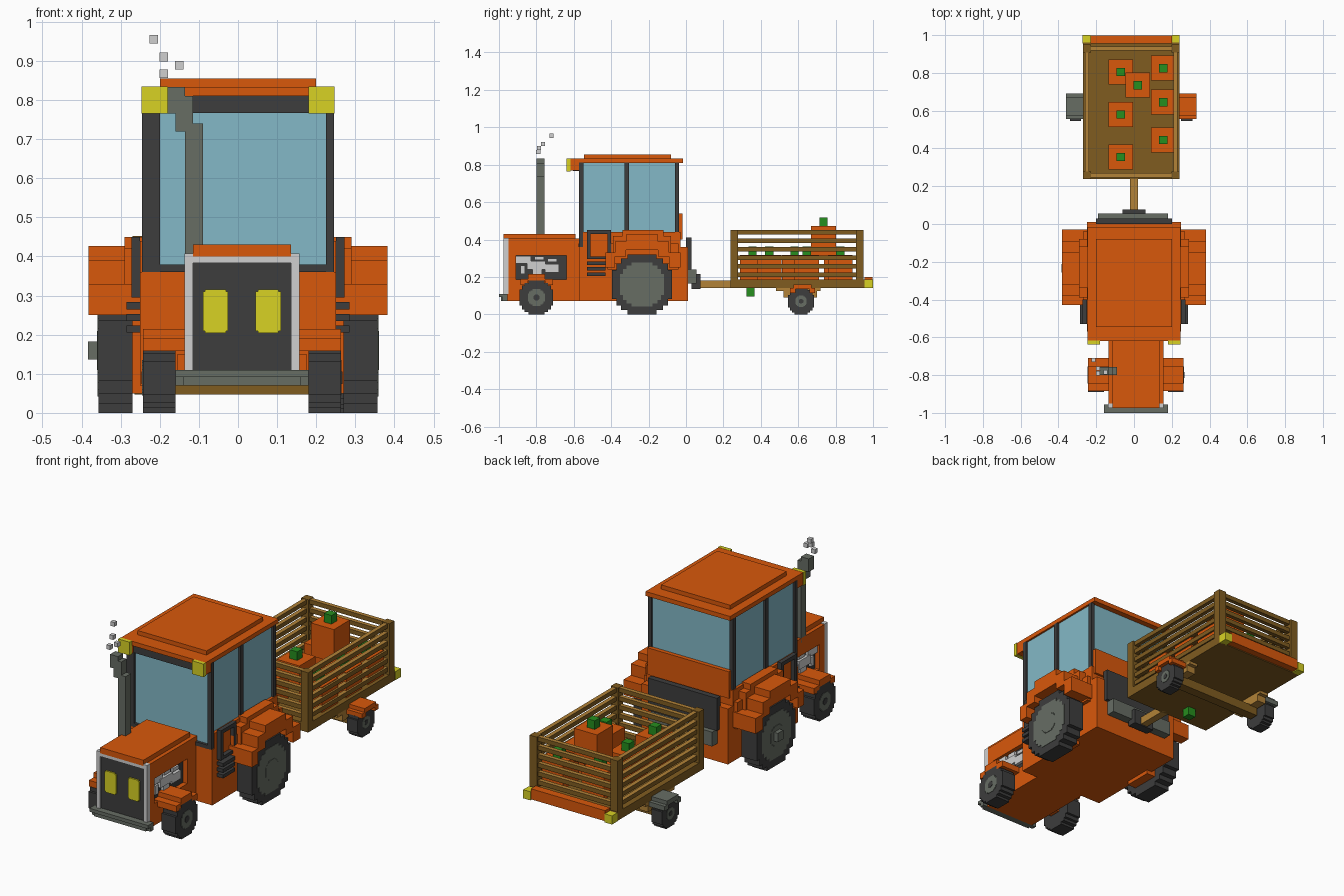
import bpy, bmesh

cube = bpy.data.objects.get("Cube")
if cube:
    bpy.data.objects.remove(cube, do_unlink=True)


def material(name, rgb):
    col = [((c / 255 + 0.055) / 1.055) ** 2.4 for c in rgb] + [1]
    m = bpy.data.materials.new(name)
    m.use_nodes = True
    m.diffuse_color = col
    m.node_tree.nodes["Principled BSDF"].inputs["Base Color"].default_value = col
    return m


ORANGE = material("orange", (217, 88, 11))
DARK = material("charcoal", (61, 61, 61))
GLASS = material("glass_blue", (131, 185, 199))
WOOD = material("dark_wood", (128, 92, 32))
LIGHTWOOD = material("light_wood", (178, 130, 55))
YELLOW = material("lamp_yellow", (216, 210, 36))
SILVER = material("silver", (208, 208, 208))
GREY = material("steel_grey", (103, 109, 100))
GREEN = material("stem_green", (38, 142, 30))


def finish(name, bm, mat):
    bmesh.ops.recalc_face_normals(bm, faces=bm.faces)
    me = bpy.data.meshes.new(name)
    bm.to_mesh(me)
    bm.free()
    me.materials.append(mat)
    ob = bpy.data.objects.new(name, me)
    bpy.context.collection.objects.link(ob)
    return ob


def boxes(name, mat, items, mirror=None):
    """One part from boxes (x0, x1, y0, y1, z0, z1); mirror = x of the mirror plane."""
    bm = bmesh.new()
    items = list(items)
    if mirror is not None:
        items += [(2 * mirror - b[1], 2 * mirror - b[0]) + tuple(b[2:]) for b in items]
    for x0, x1, y0, y1, z0, z1 in items:
        vs = bmesh.ops.create_cube(bm, size=1)["verts"]
        bmesh.ops.scale(bm, vec=(x1 - x0, y1 - y0, z1 - z0), verts=vs)
        bmesh.ops.translate(bm, vec=((x0 + x1) / 2, (y0 + y1) / 2, (z0 + z1) / 2), verts=vs)
    return finish(name, bm, mat)


STEPS = [(1, .48), (.86, .70), (.70, .86), (.48, 1)]


def stepped_disc(name, mat, x0, x1, y, z, r):
    """Blocky wheel disc: a stair-stepped outline extruded along x."""
    quarter = [STEPS[0]]
    for a, b in zip(STEPS, STEPS[1:]):
        quarter += [(b[0], a[1]), b]
    flip = quarter[::-1]
    ring = (quarter + [(-a, b) for a, b in flip] + [(-a, -b) for a, b in quarter]
            + [(a, -b) for a, b in flip])
    bm = bmesh.new()
    face = bm.faces.new([bm.verts.new((x0, y + a * r, z + b * r)) for a, b in ring])
    ext = bmesh.ops.extrude_face_region(bm, geom=[face], use_keep_orig=True)
    verts = [v for v in ext["geom"] if isinstance(v, bmesh.types.BMVert)]
    bmesh.ops.translate(bm, vec=(x1 - x0, 0, 0), verts=verts)
    return finish(name, bm, mat)


def wheel_pair(name, cx, inner, outer, y, r, hub, cap):
    for side, s in (("left", 1), ("right", -1)):
        def disc(part, mat, a, b, rad):
            stepped_disc(f"{side}_{name}_{part}", mat, cx + s * a, cx + s * b, y, r, rad)
        disc("tyre", DARK, inner, outer, r)
        disc("rim", GREY, outer - .02, outer + .002, hub)
        disc("hub_cap", DARK if cap < .03 else GREY, outer - .02, outer + .004, cap)


# Wheels
wheel_pair("rear_wheel", 0, .27, .357, -.235, .16, .118, .05)
wheel_pair("front_wheel", .01, .17, .253, -.80, .09, .045, .016)
wheel_pair("trailer_wheel", -.015, .265, .325, .615, .07, .03, .012)
boxes("right_rear_axle_stub", GREY, [(-.383, -.34, -.258, -.212, .137, .183)])

# Tractor body
boxes("cab_body", ORANGE, [
    (-.25, .25, -.57, .01, .07, .36), (-.25, .25, -.55, -.03, .36, .44),
    (-.235, .235, -.04, -.018, .40, .54)])
boxes("rear_axle_housing", ORANGE, [(.22, .275, -.31, -.16, .05, .30)], mirror=0)
boxes("front_axle", ORANGE, [(.12, .175, -.83, -.77, .075, .15)], mirror=.01)
boxes("wheel_arches", ORANGE, [
    (.24, .29, -.34, -.12, .29, .45), (.24, .29, -.39, -.08, .27, .42),
    (.24, .27, -.42, -.04, .24, .38)], mirror=0)
boxes("rear_fenders", ORANGE, [
    (.25, .382, -.32, -.15, .345, .427), (.25, .382, -.38, -.32, .31, .39),
    (.25, .382, -.15, -.09, .31, .39), (.25, .382, -.43, -.38, .25, .33),
    (.25, .382, -.09, -.03, .25, .33)], mirror=0)

# Hood with an open engine bay on both sides
boxes("hood", ORANGE, [
    (-.135, .155, -.955, -.56, .07, .185), (-.135, .155, -.955, -.56, .315, .405),
    (-.135, .155, -.955, -.91, .18, .32), (-.135, .155, -.64, -.56, .18, .32),
    (-.115, .135, -.975, -.59, .40, .43)])
boxes("engine_bay", DARK, [(-.11, .13, -.92, -.63, .18, .32)])
boxes("engine_parts", SILVER, [
    (.12, .144, -.91, -.83, .272, .312), (.12, .148, -.85, -.75, .24, .285),
    (.12, .144, -.82, -.77, .205, .245), (.12, .146, -.755, -.68, .225, .27),
    (.12, .142, -.885, -.86, .215, .262), (.12, .142, -.74, -.69, .28, .298),
    (.12, .142, -.81, -.76, .29, .31)], mirror=.01)
boxes("front_fenders", ORANGE, [
    (.13, .263, -.845, -.755, .18, .215), (.13, .263, -.885, -.845, .158, .19),
    (.13, .263, -.755, -.71, .158, .19)], mirror=.01)

# Grille, headlights and bumper
boxes("grille", DARK, [(-.116, .136, -.966, -.95, .09, .387)])
boxes("grille_frame", SILVER, [
    (-.137, -.115, -.975, -.95, .11, .408), (.135, .157, -.975, -.95, .11, .408),
    (-.12, .14, -.975, -.95, .383, .408)])
boxes("headlights", YELLOW, [
    (.045, .11, -.974, -.96, .21, .31), (.051, .104, -.974, -.96, .204, .316)], mirror=.01)
boxes("front_bumper", GREY, [
    (-.16, .18, -1, -.98, .092, .11), (-.16, .18, -.98, -.955, .07, .11),
    (-.14, .16, -.99, -.955, .07, .1)])

# Cab glass, frame and roof
boxes("cab_glass", GLASS, [
    (-.235, .235, -.56, -.045, .43, .812), (-.2, .225, -.56, -.5, .37, .43)])
boxes("cab_pillars", DARK, [
    (-.246, -.2, -.572, -.548, .36, .812), (.225, .246, -.572, -.548, .36, .812),
    (-.246, -.226, -.33, -.305, .44, .812), (.226, .246, -.33, -.305, .44, .812),
    (-.246, -.226, -.06, -.037, .44, .812), (.226, .246, -.06, -.037, .44, .812),
    (-.2, .225, -.574, -.55, .36, .38)])
boxes("roof", ORANGE, [
    (-.245, .245, -.62, -.015, .81, .833), (-.2, .2, -.545, -.08, .83, .855)])
boxes("lamp_housings", ORANGE, [(.18, .245, -.622, -.573, .768, .82)], mirror=0)
boxes("visor", DARK, [(-.18, .18, -.605, -.56, .767, .811)])
boxes("roof_lamps", YELLOW, [(.18, .247, -.638, -.618, .765, .834)], mirror=0)

# Side steps
boxes("step_frames", DARK, [
    (.25, .272, -.53, -.51, .295, .45), (.25, .272, -.42, -.40, .295, .45),
    (.25, .272, -.53, -.40, .43, .45), (.25, .272, -.53, -.40, .295, .31)]
    + [(.25, .285, -.53, -.43, z, z + .018) for z in (.205, .235, .265)], mirror=0)

# Exhaust and smoke
boxes("exhaust", GREY, [
    (-.135, -.09, -.80, -.757, .38, .74), (-.16, -.115, -.80, -.757, .72, .81),
    (-.18, -.135, -.80, -.757, .765, .833)])
boxes("smoke", SILVER, [(x - .011, x + .011, y - .011, y + .011, z - .011, z + .011)
      for x, y, z in ((-.215, -.72, .955), (-.19, -.765, .91), (-.15, -.785, .889), (-.19, -.79, .867))])

# Rear panel and hitch
boxes("rear_panel", DARK, [(-.2, .2, 0, .03, .24, .41)])
boxes("rear_plate", GREY, [(-.19, .18, 0, .055, .165, .24)])
boxes("hitch", DARK, [(-.06, .06, .03, .078, .135, .215)])
boxes("drawbar", LIGHTWOOD, [(-.02, .02, .07, .26, .14, .18)])

# Trailer bed with slatted walls
X0, X1, Y0, Y1, P = -.27, .24, .237, .95, .042
boxes("trailer_floor", WOOD, [(X0, X1, Y0, Y1 + .01, .14, .185)])
boxes("trailer_posts", WOOD, [(x, x + P, y, y + P, .18, .452)
      for x in (X0, X1 - P) for y in (Y0, Y1 - P)])
slats = []
for i in range(6):
    z1 = .45 - i * .0455
    z0 = z1 - .023
    slats += [(x, x + .022, Y0 + .02, Y1 - .02, z0, z1) for x in (X0 + .01, X1 - .032)]
    slats += [(X0 + .02, X1 - .02, y, y + .022, z0, z1) for y in (Y0 + .01, Y1 - .032)]
walls = boxes("trailer_slats", WOOD, slats)
# Paler upper edges on the slats
walls.data.materials.append(LIGHTWOOD)
for face in walls.data.polygons:
    face.material_index = 1 if face.normal.z > .9 else 0
boxes("trailer_axle", WOOD, [(-.265, .235, .59, .64, .047, .095)])
boxes("trailer_springs", LIGHTWOOD, [
    (.19, .24, .48, .72, .125, .142), (.19, .24, .52, .70, .09, .13)], mirror=-.015)
for side, s, mat in (("left", 1, ORANGE), ("right", -1, GREY)):
    a, b = sorted((-.015 + s * .25, -.015 + s * .345))
    boxes(side + "_trailer_fender", mat, [
        (a, b, .575, .67, .135, .16), (a, b, .555, .585, .115, .14), (a, b, .66, .69, .115, .14)])
boxes("trailer_tailboard", ORANGE, [(-.23, .2, .955, .997, .145, .2)])
boxes("trailer_lamps", YELLOW, [(-.272, -.23, .955, 1, .14, .185), (.2, .242, .955, 1, .14, .185)])

# Pumpkin load
spots = [(-.07, .805, .185), (-.07, .58, .185), (-.07, .355, .185), (.155, .825, .185),
         (.155, .645, .185), (.155, .445, .185), (.02, .735, .34)]
boxes("pumpkins", ORANGE, [(x - .066, x + .066, y - .066, y + .066, z - (.04 if z > .2 else .004), z + .132)
      for x, y, z in spots])
boxes("pumpkin_stems", GREEN, [(x - .022, x + .022, y - .022, y + .022, z + .13, z + .177)
      for x, y, z in spots] + [(-.092, -.048, .323, .367, .095, .142)])
